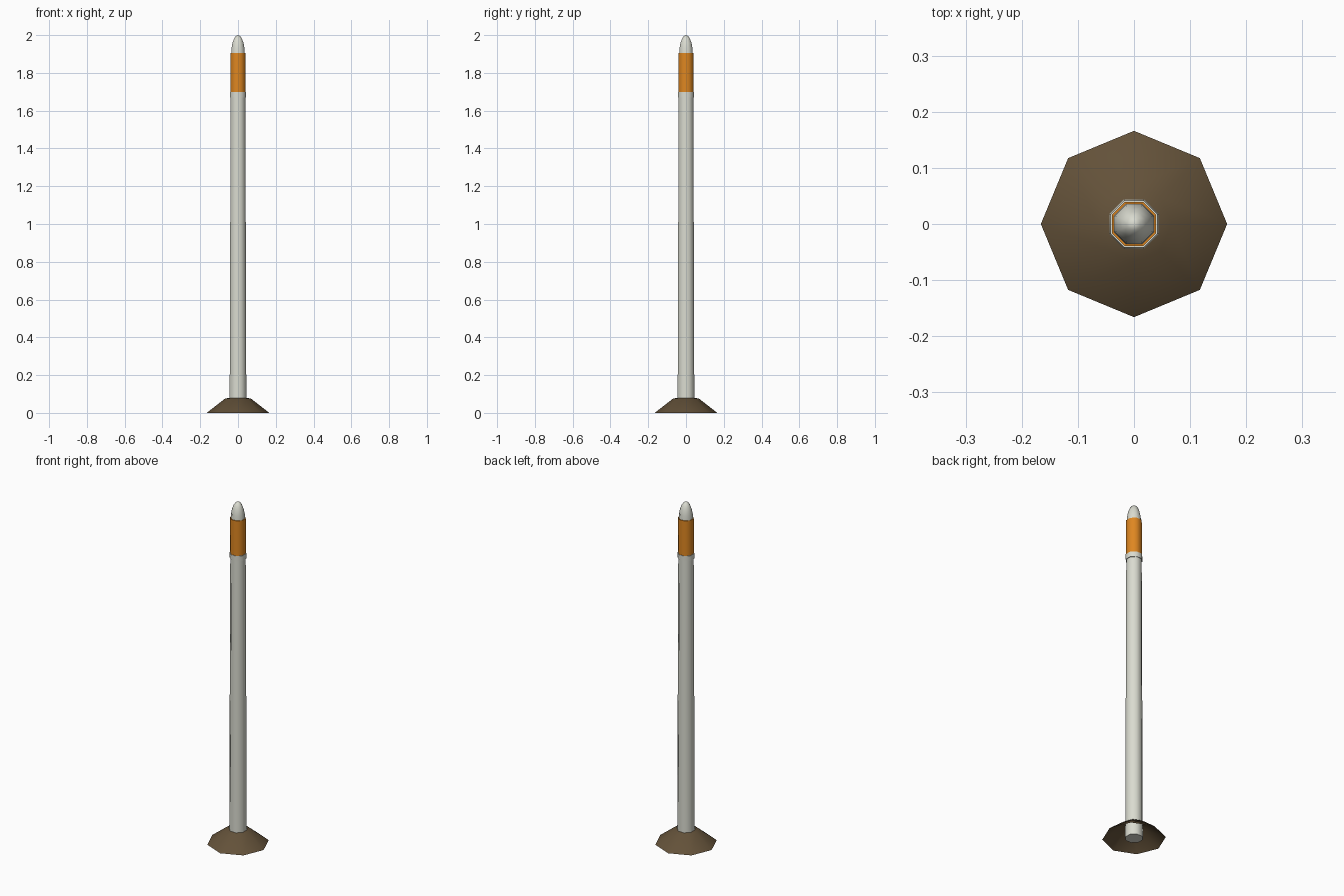
import bpy, bmesh, math

old = bpy.data.objects.get("Cube")
if old:
    bpy.data.objects.remove(old, do_unlink=True)

SIDES = 8
HALF_STEP = math.pi / SIDES


def material(name, rgb):
    m = bpy.data.materials.new(name)
    m.use_nodes = True
    m.diffuse_color = (*rgb, 1)
    m.node_tree.nodes["Principled BSDF"].inputs["Base Color"].default_value = (*rgb, 1)
    return m


def lathe(name, profile, mat, turn=HALF_STEP, cap_bottom=True):
    """Eight-sided turned part from (corner radius, height) points; zero radius is a tip."""
    bm = bmesh.new()
    rings = []
    for r, z in profile:
        count = SIDES if r > 0 else 1
        angles = [turn + 2 * HALF_STEP * i for i in range(count)]
        rings.append([bm.verts.new((r * math.cos(a), r * math.sin(a), z)) for a in angles])
    for low, high in zip(rings, rings[1:]):
        for i in range(SIDES):
            j = (i + 1) % SIDES
            if len(high) == 1:
                bm.faces.new((low[i], low[j], high[0]))
            else:
                bm.faces.new((low[i], low[j], high[j], high[i]))
    if cap_bottom:
        bm.faces.new(rings[0][::-1])
    if len(rings[-1]) > 1:
        bm.faces.new(rings[-1])
    mesh = bpy.data.meshes.new(name)
    bm.to_mesh(mesh)
    bm.free()
    mesh.materials.append(mat)
    obj = bpy.data.objects.new(name, mesh)
    bpy.context.collection.objects.link(obj)
    bpy.ops.object.select_all(action="DESELECT")
    obj.select_set(True)
    bpy.context.view_layer.objects.active = obj
    bpy.ops.object.shade_smooth_by_angle(angle=math.radians(50))
    return obj


white = material("off white", (0.70, 0.71, 0.63))
orange = material("amber orange", (0.73, 0.24, 0.015))
brown = material("earth brown", (0.125, 0.083, 0.041))

# Hollow earth mound, with corners on the axes
lathe("base_mound", [(0.166, 0), (0.067, 0.077), (0, 0.081)], brown, turn=0, cap_bottom=False)

# Slightly tapered post and the collar under the band
lathe("post", [(0.048, 0), (0.042, 1.69)], white)
lathe("collar", [(0.0455, 1.67), (0.0455, 1.70)], white)

# Reflective band
lathe("reflector_band", [(0.0425, 1.70), (0.0425, 1.905)], orange)

# Rounded cap
dome = [(0.039 * math.cos(t), 1.90 + 0.10 * math.sin(t))
        for t in (math.pi / 2 * i / 5 for i in range(5))]
lathe("cap", dome + [(0, 2.0)], white)
